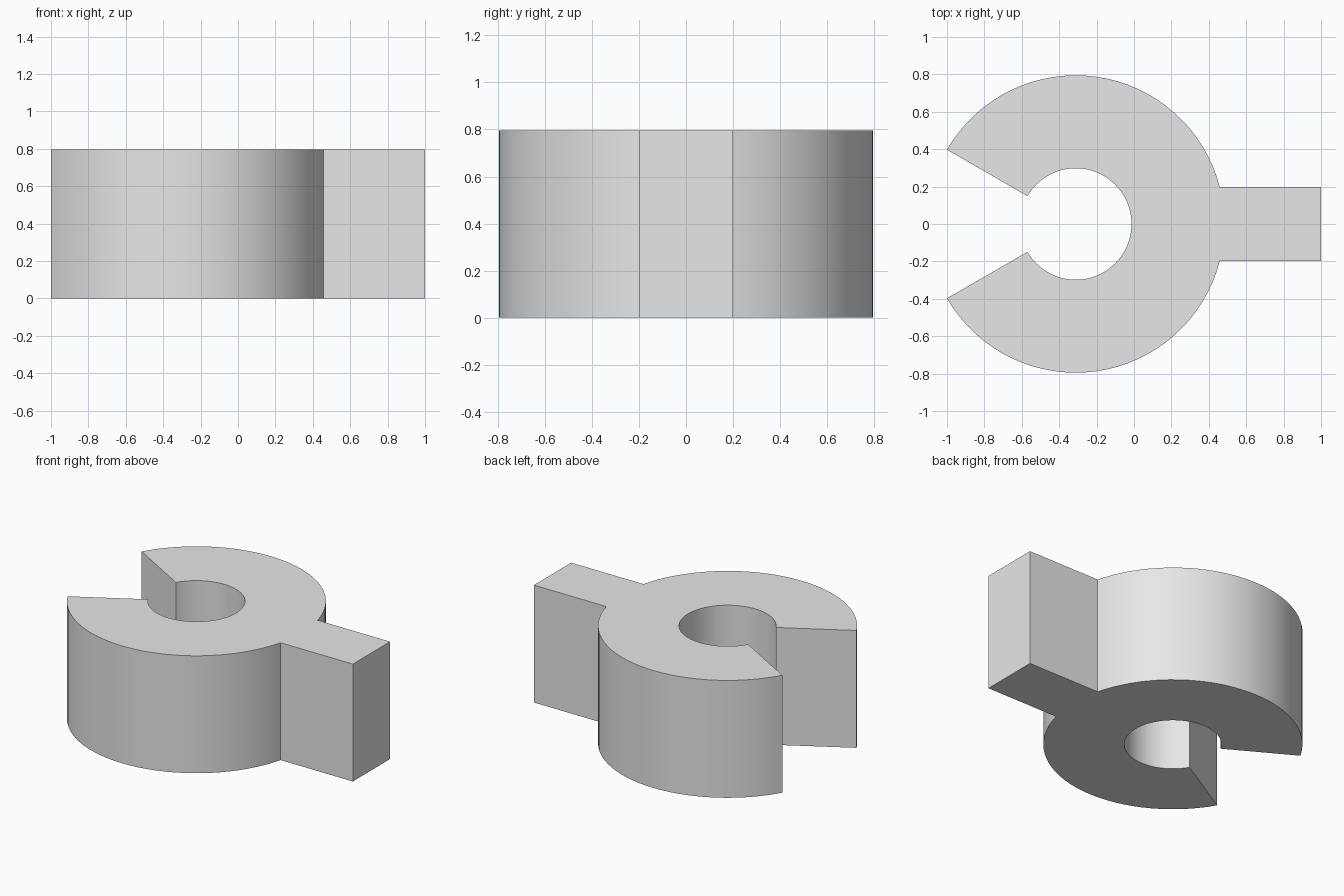
import bpy, bmesh
from math import radians, degrees, sin, cos, asin

cube = bpy.data.objects.get("Cube")
if cube:
    bpy.data.objects.remove(cube, do_unlink=True)

CENTRE_X = -0.3115
OUTER, INNER = 0.795, 0.298
HEIGHT = 0.795
TAB_HALF, TAB_END = 0.199, 1.0
MOUTH = 150  # angle of each slot wall, in degrees


def arc(radius, start, end, steps):
    """Points along an arc around the ring centre."""
    angles = [radians(start + (end - start) * i / steps) for i in range(steps + 1)]
    return [(CENTRE_X + radius * cos(a), radius * sin(a)) for a in angles]


# Plain grey
grey = bpy.data.materials.new("plain grey")
grey.use_nodes = True
color = (0.8, 0.8, 0.8, 1)
grey.diffuse_color = color
grey.node_tree.nodes["Principled BSDF"].inputs["Base Color"].default_value = color

# Outline: outer arcs, wedge-shaped mouth, round bore and straight tab
root = degrees(asin(TAB_HALF / OUTER))
outline = (arc(OUTER, root, MOUTH, 32)
           + arc(INNER, MOUTH, -MOUTH, 60)
           + arc(OUTER, -MOUTH, -root, 32)
           + [(TAB_END, -TAB_HALF), (TAB_END, TAB_HALF)])

# Extrude the outline into one solid
bm = bmesh.new()
base = bm.faces.new([bm.verts.new((x, y, 0)) for x, y in outline])
top = bmesh.ops.extrude_face_region(bm, geom=[base], use_keep_orig=True)["geom"]
bmesh.ops.translate(bm, vec=(0, 0, HEIGHT),
                    verts=[v for v in top if isinstance(v, bmesh.types.BMVert)])
bmesh.ops.recalc_face_normals(bm, faces=bm.faces)
mesh = bpy.data.meshes.new("slotted_ring_with_tab")
bm.to_mesh(mesh)
bm.free()
mesh.materials.append(grey)

ring = bpy.data.objects.new("slotted_ring_with_tab", mesh)
bpy.context.collection.objects.link(ring)

# Smooth curved walls, crisp corners
bpy.ops.object.select_all(action="DESELECT")
ring.select_set(True)
bpy.context.view_layer.objects.active = ring
bpy.ops.object.shade_smooth_by_angle(angle=radians(30))
